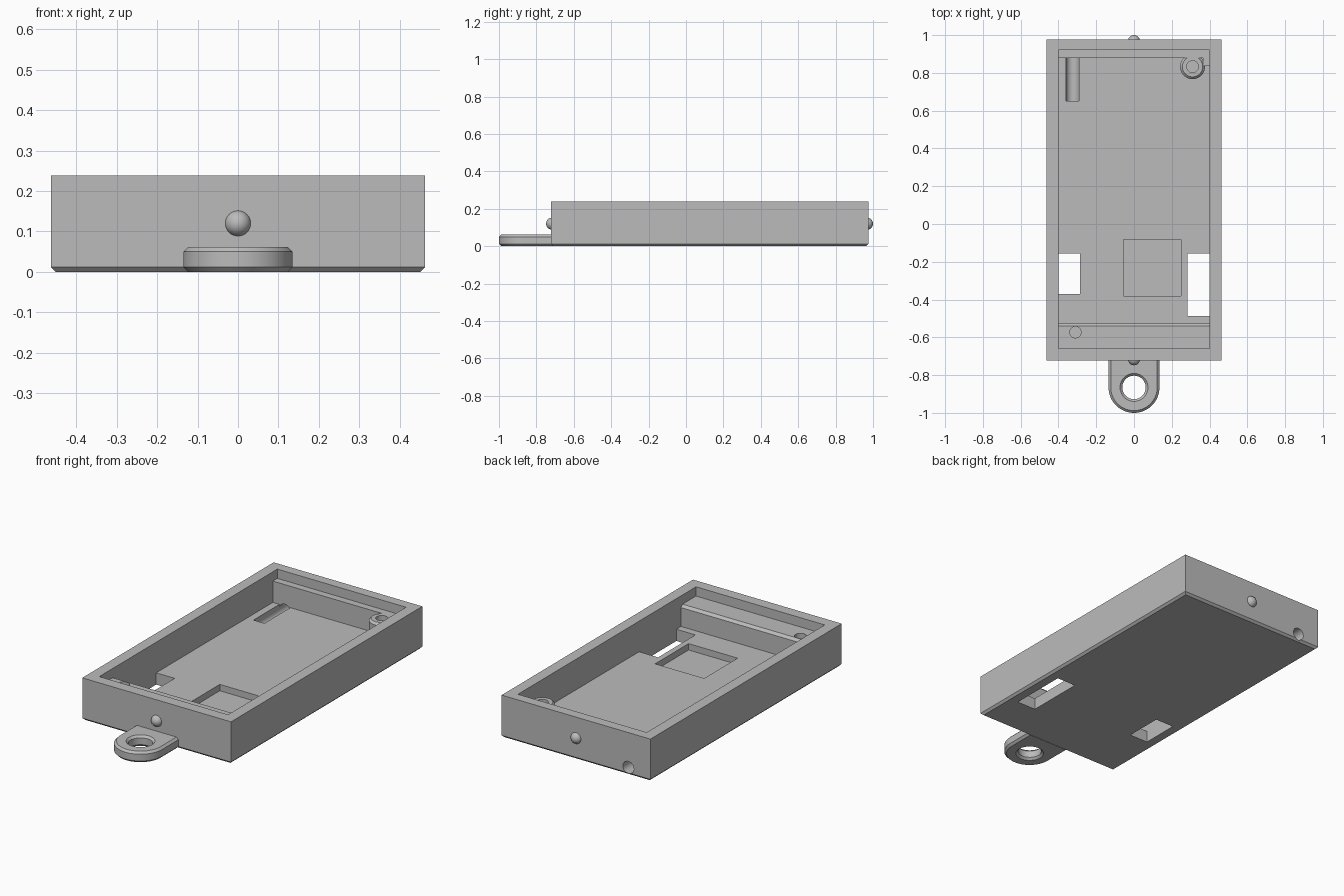
import bpy, bmesh, math
from mathutils import Matrix, Vector

if "Cube" in bpy.data.objects:
    bpy.data.objects.remove(bpy.data.objects["Cube"], do_unlink=True)

grey = bpy.data.materials.new("plain grey")
grey.use_nodes = True
grey.diffuse_color = (0.5, 0.5, 0.5, 1)
grey.node_tree.nodes["Principled BSDF"].inputs["Base Color"].default_value = grey.diffuse_color

FLOOR, LEDGE, TOP, CHAMFER = 0.066, 0.186, 0.238, 0.012


def make(name, bm):
    bmesh.ops.recalc_face_normals(bm, faces=bm.faces)
    mesh = bpy.data.meshes.new(name)
    bm.to_mesh(mesh)
    bm.free()
    mesh.materials.append(grey)
    obj = bpy.data.objects.new(name, mesh)
    bpy.context.collection.objects.link(obj)
    return obj


def prism(name, points, low, high, axis="z"):
    """Extrude a 2D profile along z, or a (y, z) profile along x."""
    bm = bmesh.new()
    place = (lambda a, b: (a, b, low)) if axis == "z" else (lambda a, b: (low, a, b))
    face = bm.faces.new([bm.verts.new(place(*p)) for p in points])
    out = bmesh.ops.extrude_face_region(bm, geom=[face])["geom"]
    shift = Vector((0, 0, high - low) if axis == "z" else (high - low, 0, 0))
    bmesh.ops.translate(bm, vec=shift, verts=[v for v in out if isinstance(v, bmesh.types.BMVert)])
    return make(name, bm)


def box(name, x, y, z):
    return prism(name, [(x[0], y[0]), (x[1], y[0]), (x[1], y[1]), (x[0], y[1])], *z)


def cone(name, centre, r1, r2, depth, along_y=False):
    """Cone or cylinder that starts at centre and runs up (or towards +y)."""
    bm = bmesh.new()
    turn = Matrix.Rotation(-math.pi / 2, 4, "X") if along_y else Matrix()
    matrix = Matrix.Translation(centre) @ turn @ Matrix.Translation((0, 0, depth / 2))
    bmesh.ops.create_cone(bm, cap_ends=True, segments=48, radius1=r1, radius2=r2,
                          depth=depth, matrix=matrix)
    return make(name, bm)


def chamfer(obj, levels):
    """Chamfer the horizontal rim edges at the given heights."""
    bm = bmesh.new()
    bm.from_mesh(obj.data)
    edges = [e for e in bm.edges
             if any(all(abs(v.co.z - z) < 1e-5 for v in e.verts) for z in levels)]
    bmesh.ops.bevel(bm, geom=edges, offset=CHAMFER, segments=1, affect="EDGES")
    bm.to_mesh(obj.data)
    bm.free()


def cut(obj, *cutters):
    for cutter in cutters:
        mod = obj.modifiers.new("cut", "BOOLEAN")
        mod.operation, mod.solver, mod.object = "DIFFERENCE", "EXACT", cutter
    graph = bpy.context.evaluated_depsgraph_get()
    mesh = bpy.data.meshes.new_from_object(obj.evaluated_get(graph))
    obj.modifiers.clear()
    obj.data = mesh
    for cutter in cutters:
        bpy.data.objects.remove(cutter, do_unlink=True)


def smooth(obj):
    bpy.ops.object.select_all(action="DESELECT")
    obj.select_set(True)
    bpy.context.view_layer.objects.active = obj
    bpy.ops.object.shade_smooth_by_angle(angle=math.radians(30))


# Tray: chamfered block with a stepped cavity that leaves a ledge at each end
tray = box("tray", (-0.462, 0.462), (-0.722, 0.976), (0, TOP))
chamfer(tray, [0])
cavity = prism("cavity", [(-0.66, 0.3), (-0.66, LEDGE), (-0.541, LEDGE),
                          (-0.527, LEDGE - 0.014), (-0.527, FLOOR), (0.88, FLOOR),
                          (0.88, LEDGE), (0.92, LEDGE), (0.92, 0.3)], -0.4, 0.4, "x")
cut(tray, cavity)

# Floor openings, square pocket, ledge hole and the cable channel through the back
SLOT_X, SLOT_Z, SLOT_R = -0.325, 0.042, 0.034
cut(tray,
    box("opening", (-0.4, -0.285), (-0.37, -0.155), (-0.1, FLOOR + 0.01)),
    box("opening", (0.282, 0.4), (-0.486, -0.155), (-0.1, FLOOR + 0.01)),
    box("pocket", (-0.055, 0.25), (-0.38, -0.083), (0.03, 0.1)),
    cone("ledge_hole", (-0.31, -0.573, 0.12), 0.03, 0.03, 0.1),
    cone("channel", (SLOT_X, 0.65, SLOT_Z), SLOT_R, SLOT_R, 0.5, True),
    box("slot", (SLOT_X - SLOT_R, SLOT_X + SLOT_R), (0.65, 0.879), (SLOT_Z, 0.1)))
smooth(tray)

# Screw post in the back corner, with a web that joins it to the wall
post = cone("screw_post", (0.31, 0.833, FLOOR - 0.01), 0.066, 0.066, LEDGE - FLOOR + 0.01)
chamfer(post, [LEDGE])
cut(post, cone("post_hole", (0.31, 0.833, 0.12), 0.031, 0.031, 0.1))
smooth(post)
box("post_web", (0.365, 0.405), (0.836, 0.885), (FLOOR - 0.01, LEDGE - 0.001))

# Hanging tab: rounded tongue with a countersunk hole
TAB_R, TAB_Y, TAB_TOP = 0.135, -0.865, 0.062
arc = [(TAB_R * math.cos(a), TAB_Y + TAB_R * math.sin(a))
       for a in (math.pi + math.pi * i / 32 for i in range(33))]
tab = prism("hanging_tab", arc + [(TAB_R, -0.7), (-TAB_R, -0.7)], 0, TAB_TOP)
chamfer(tab, [0, TAB_TOP])
cut(tab,
    cone("tab_hole", (0, TAB_Y, -0.1), 0.062, 0.062, 0.3),
    cone("countersink_top", (0, TAB_Y, TAB_TOP - 0.012), 0.062, 0.086, 0.024),
    cone("countersink_bottom", (0, TAB_Y, -0.012), 0.086, 0.062, 0.024))
smooth(tab)

# Snap bumps on the front and back walls
for name, y in (("front_bump", -0.716), ("back_bump", 0.968)):
    bm = bmesh.new()
    bmesh.ops.create_uvsphere(bm, u_segments=32, v_segments=16, radius=0.032,
                              matrix=Matrix.Translation((0, y, 0.12)))
    smooth(make(name, bm))
